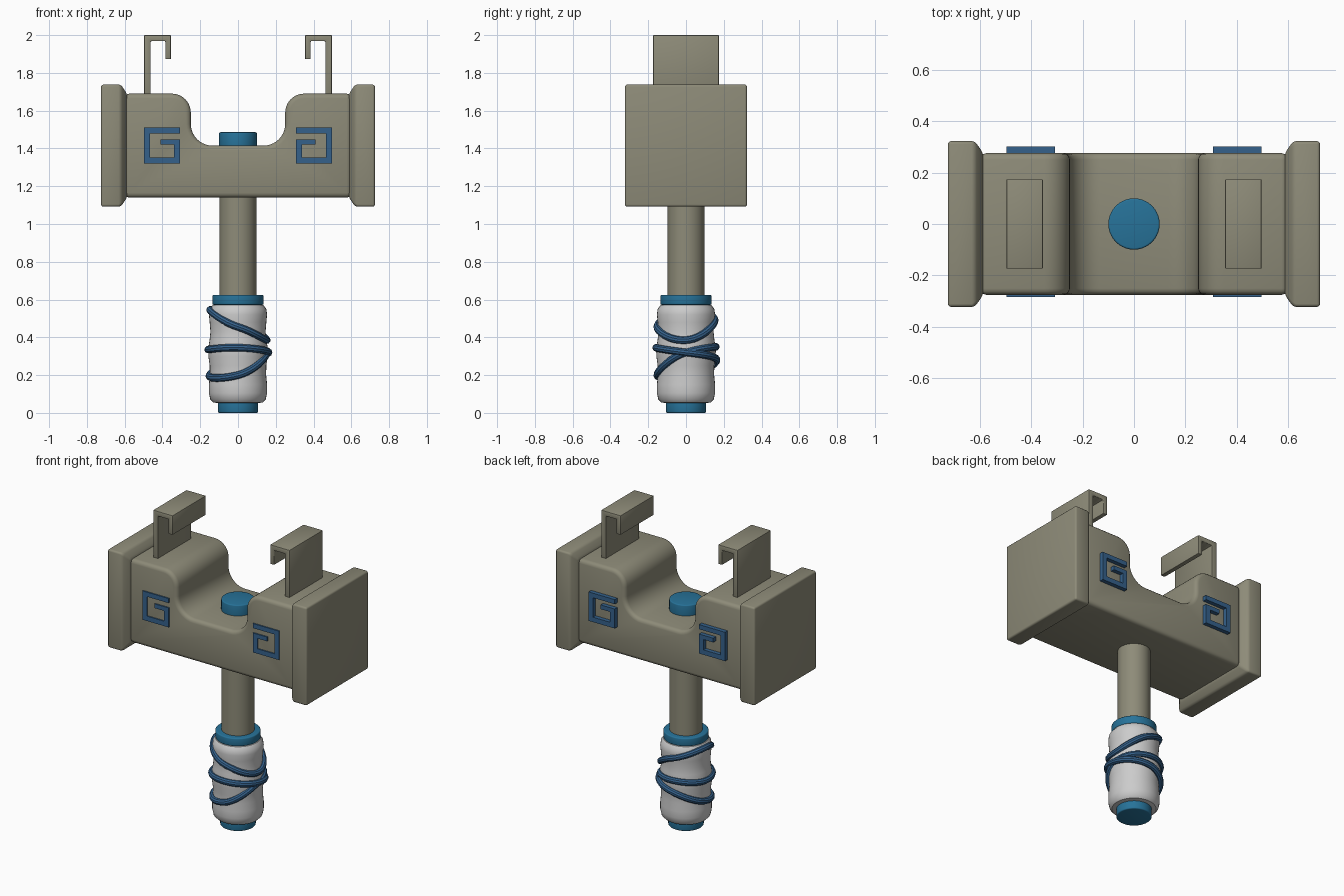
import bpy, bmesh
from math import pi, sin, cos

if "Cube" in bpy.data.objects:
    bpy.data.objects.remove(bpy.data.objects["Cube"])


def material(name, color):
    m = bpy.data.materials.new(name)
    m.diffuse_color = (*color, 1)
    m.use_nodes = True
    m.node_tree.nodes["Principled BSDF"].inputs["Base Color"].default_value = m.diffuse_color
    return m


STONE = material("stone", (0.27, 0.26, 0.19))
TEAL = material("teal", (0.02, 0.17, 0.32))
NAVY = material("navy", (0.035, 0.12, 0.26))


def finish(ob, mat, bevel=0, mirror=False, segments=3):
    if mat:
        ob.data.materials.append(mat)
    if bevel:
        b = ob.modifiers.new("bevel", 'BEVEL')
        b.width, b.segments, b.use_clamp_overlap = bevel, segments, False
    if mirror:
        ob.modifiers.new("mirror", 'MIRROR').use_mirror_merge = False
    bpy.ops.object.select_all(action='DESELECT')
    ob.select_set(True)
    bpy.context.view_layer.objects.active = ob
    bpy.ops.object.convert(target='MESH')
    bpy.ops.object.shade_smooth_by_angle(angle=0.6)
    return ob


def loft(name, rings):
    """Join equal-length closed rings of points and cap both ends."""
    bm = bmesh.new()
    vs = [[bm.verts.new(p) for p in r] for r in rings]
    n = len(vs[0])
    for a, b in zip(vs, vs[1:]):
        for i in range(n):
            bm.faces.new((a[i], a[(i + 1) % n], b[(i + 1) % n], b[i]))
    bm.faces.new(vs[0])
    bm.faces.new(vs[-1])
    bmesh.ops.recalc_face_normals(bm, faces=bm.faces)
    me = bpy.data.meshes.new(name)
    bm.to_mesh(me)
    bm.free()
    ob = bpy.data.objects.new(name, me)
    bpy.context.collection.objects.link(ob)
    return ob


def prism(name, outline, y0, y1):
    return loft(name, [[(x, y, z) for x, z in outline] for y in (y0, y1)])


def lathe(name, profile, n=40):
    return loft(name, [[(r * cos(2 * pi * i / n), r * sin(2 * pi * i / n), z)
                        for i in range(n)] for r, z in profile])


def arc(cx, cz, rx, rz, a0, a1, n=10):
    return [(cx + rx * cos(a0 + (a1 - a0) * i / n), cz + rz * sin(a0 + (a1 - a0) * i / n))
            for i in range(n + 1)]


# Hammer head block with rounded saddle notch
half = (arc(0.135, 1.53, 0.115, 0.115, -pi / 2, 0) +
        arc(0.35, 1.59, 0.10, 0.10, pi, pi / 2) + [(0.6, 1.69), (0.6, 1.14)])
outline = half + [(-x, z) for x, z in reversed(half)]
finish(prism("head_block", outline, -0.276, 0.276), STONE, 0.025)

# Flared striking ends
rings = [[(x, sy * s, 1.415 + sz * s) for sy, sz in ((-1, -1), (1, -1), (1, 1), (-1, 1))]
         for x, s in ((0.588, 0.276), (0.62, 0.323), (0.725, 0.323))]
finish(loft("striking_ends", rings), STONE, 0.012, True)

# Hooked brackets on top
hook = [(0.497, 1.66), (0.497, 2), (0.355, 2), (0.355, 1.873), (0.385, 1.873),
        (0.385, 1.968), (0.462, 1.968), (0.462, 1.66)]
finish(prism("top_hooks", hook, -0.174, 0.174), STONE, 0.004, True, 2)

# Square spiral ornaments, front and back
spiral = [(0.307, 1.51), (0.497, 1.51), (0.497, 1.32), (0.307, 1.32), (0.307, 1.448),
          (0.41, 1.448), (0.41, 1.42), (0.34, 1.42), (0.34, 1.352), (0.465, 1.352),
          (0.465, 1.48), (0.307, 1.48)]
finish(prism("front_spirals", spiral, -0.284, -0.26), NAVY, 0, True)
finish(prism("back_spirals", spiral, 0.26, 0.303), NAVY, 0, True)

# Handle shaft, pin on top and grip collars
finish(lathe("shaft", [(0.098, 0.55), (0.098, 1.2)]), STONE)
for name, r, z0, z1 in (("top_pin", 0.1, 1.38, 1.486), ("upper_collar", 0.135, 0.572, 0.625),
                        ("pommel_collar", 0.106, 0, 0.07)):
    finish(lathe(name, [(r, z0), (r, z1)]), TEAL, 0.007)

# Padded grip, slightly pinched under the cord
grip = [(0.11, 0.052), (0.132, 0.056), (0.147, 0.072), (0.154, 0.105), (0.154, 0.15),
        (0.149, 0.2), (0.150, 0.25), (0.157, 0.30), (0.158, 0.34), (0.150, 0.39),
        (0.146, 0.43), (0.150, 0.48), (0.154, 0.52), (0.150, 0.55), (0.135, 0.57),
        (0.11, 0.576)]
finish(lathe("grip", grip), None)


# Cord wraps: heights at front, right, back, left of each turn
def cord(name, heights, radii):
    cu = bpy.data.curves.new(name, 'CURVE')
    cu.dimensions, cu.bevel_depth, cu.bevel_resolution, cu.resolution_u = '3D', 0.02, 3, 12
    sp = cu.splines.new('BEZIER')
    n = len(heights)
    sp.bezier_points.add(n - 1)
    sp.use_cyclic_u = True
    k = 0.5523
    for i, p in enumerate(sp.bezier_points):
        a, r, z = -pi / 2 + i * pi / 2, radii[i], heights[i]
        slope = (heights[(i + 1) % n] - heights[i - 1]) / 6
        x, y = r * cos(a), r * sin(a)
        p.co = (x, y, z)
        p.handle_left_type = p.handle_right_type = 'FREE'
        p.handle_right = (x - y * k, y + x * k, z + slope)
        p.handle_left = (x + y * k, y - x * k, z - slope)
    ob = bpy.data.objects.new(name, cu)
    bpy.context.collection.objects.link(ob)
    finish(ob, NAVY)


cord("upper_cord", [0.455, 0.385, 0.49, 0.545], [0.152, 0.152, 0.152, 0.148])
cord("lower_cord", [0.345, 0.32, 0.28, 0.195, 0.2, 0.32, 0.35, 0.335],
     [0.158, 0.162, 0.162, 0.152, 0.152, 0.152, 0.158, 0.158])
